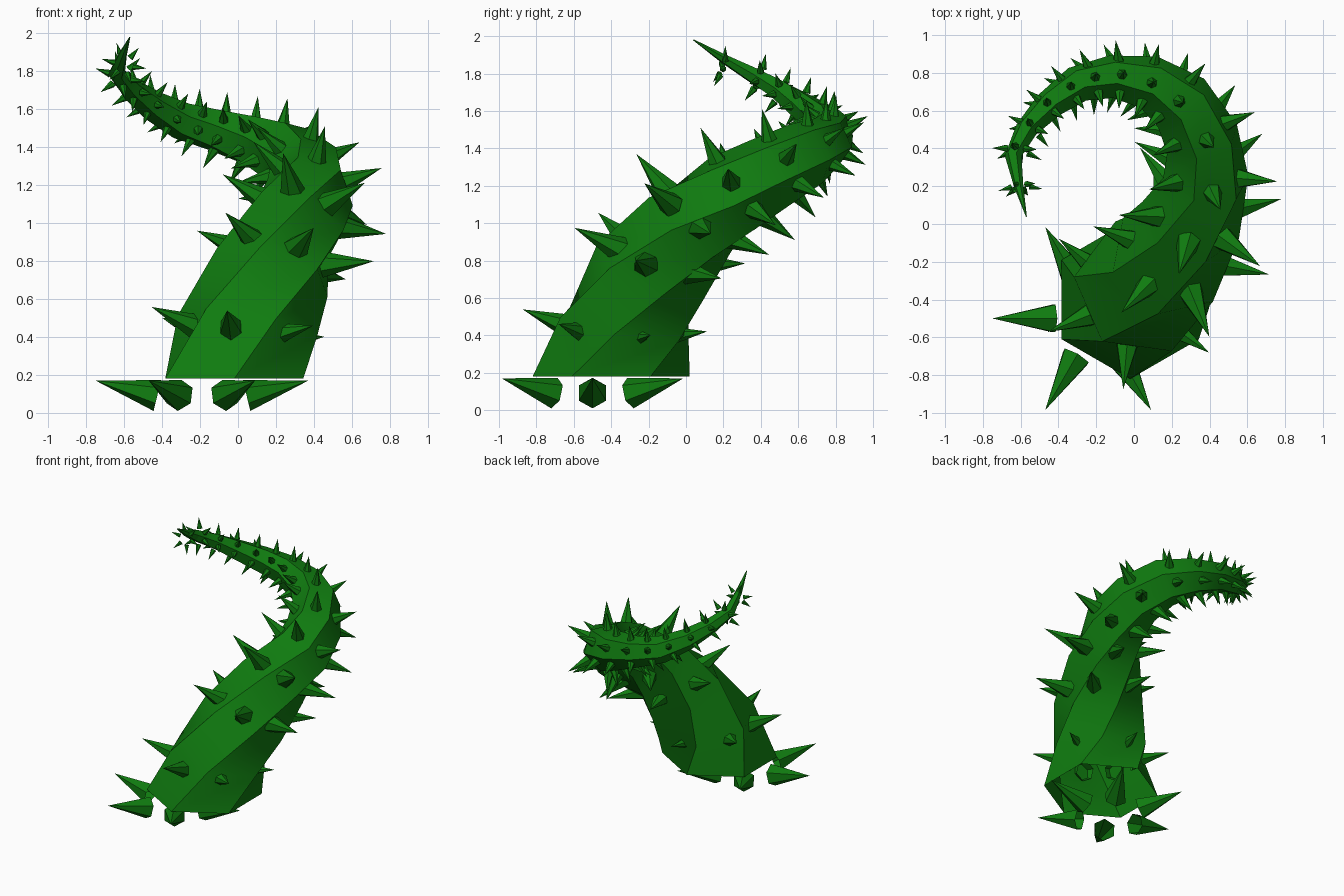
import bpy, bmesh, math
from mathutils import Vector, Matrix

cube = bpy.data.objects.get("Cube")
if cube:
    bpy.data.objects.remove(cube, do_unlink=True)

green = bpy.data.materials.new("vine_green")
green.use_nodes = True
COLOUR = (0.005, 0.2, 0.005, 1)
green.diffuse_color = COLOUR
green.node_tree.nodes["Principled BSDF"].inputs["Base Color"].default_value = COLOUR

# Vine stations: x, y, z, radius
VINE = [
    (-0.02, -0.40, 0.18, 0.42), (0.05, -0.33, 0.46, 0.375), (0.18, -0.19, 0.74, 0.325),
    (0.30, 0.02, 0.99, 0.275), (0.38, 0.25, 1.16, 0.235), (0.36, 0.45, 1.27, 0.205),
    (0.25, 0.64, 1.37, 0.18), (0.08, 0.75, 1.43, 0.145), (-0.12, 0.78, 1.49, 0.115),
    (-0.30, 0.74, 1.54, 0.10), (-0.45, 0.63, 1.62, 0.08), (-0.57, 0.50, 1.71, 0.06),
    (-0.64, 0.36, 1.79, 0.045), (-0.61, 0.20, 1.88, 0.025), (-0.57, 0.04, 1.98, 0.003),
]
# Thorn rings, through the thorn points: x, y, z, reach
THORNS = [
    (-0.19, -0.50, 0.17, 0.56), (0.00, -0.38, 0.48, 0.50), (0.25, -0.14, 0.88, 0.49),
    (0.35, 0.09, 1.10, 0.46), (0.38, 0.33, 1.21, 0.40), (0.32, 0.55, 1.32, 0.34),
    (0.17, 0.70, 1.40, 0.28), (0.03, 0.76, 1.44, 0.24), (-0.12, 0.78, 1.49, 0.21),
    (-0.25, 0.75, 1.53, 0.19), (-0.37, 0.69, 1.58, 0.17), (-0.48, 0.60, 1.65, 0.15),
    (-0.56, 0.49, 1.71, 0.14), (-0.62, 0.37, 1.78, 0.14), (-0.60, 0.18, 1.84, 0.12),
]
SIDES = 6


def make_frames(stations, lean, step):
    """Carry a frame along the path; it leans into the bend slowly near the base."""
    points = [Vector(s[:3]) for s in stations]
    last = len(points) - 1
    tangent, side = Vector((0, 0, 1)), Vector((1, 0, 0))
    frames = []
    for i, point in enumerate(points):
        if i:
            ahead = (points[min(i + 1, last)] - points[i - 1]).normalized()
            new = tangent.lerp(ahead, min(lean + step * i, 1)).normalized()
            side = tangent.rotation_difference(new) @ side
            tangent = new
        frames.append((point, tangent.copy(), side.copy()))
    return frames


def spokes(i, tangent, side, start):
    """Six unit vectors across a station, including its twist."""
    twist = start + 23 * min(i, 4) + 8 * max(i - 4, 0)
    angles = [math.radians(twist + 60 * k) for k in range(SIDES)]
    return [side * math.cos(a) + tangent.cross(side) * math.sin(a) for a in angles]


def finish(bm, name):
    bmesh.ops.recalc_face_normals(bm, faces=bm.faces)
    mesh = bpy.data.meshes.new(name)
    bm.to_mesh(mesh)
    bm.free()
    mesh.materials.append(green)
    obj = bpy.data.objects.new(name, mesh)
    bpy.context.collection.objects.link(obj)
    return obj


# Six-sided twisted, tapering vine, hollow at the bottom
bm = bmesh.new()
rings = []
for i, (point, tangent, side) in enumerate(make_frames(VINE, 0.4, 0.1)):
    rings.append([bm.verts.new(point + d * VINE[i][3])
                  for d in spokes(i, tangent, side, 30)])
for a, b in zip(rings, rings[1:]):
    for k in range(SIDES):
        n = (k + 1) % SIDES
        bm.faces.new((a[k], a[n], b[n], b[k]))
bm.faces.new(rings[-1])
vine = finish(bm, "vine")
bpy.ops.object.select_all(action='DESELECT')
vine.select_set(True)
bpy.context.view_layer.objects.active = vine
bpy.ops.object.shade_smooth_by_angle(angle=math.radians(30))


def add_thorn(bm, base, tip, radius):
    axis = tip - base
    turn = axis.to_track_quat('Z', 'Y').to_matrix().to_4x4()
    bmesh.ops.create_cone(bm, cap_ends=False, segments=SIDES, radius1=radius, radius2=0,
                          depth=axis.length,
                          matrix=Matrix.Translation((base + tip) / 2) @ turn)


# Hollow thorns in rings, leaning towards the vine's tip
bm = bmesh.new()
for i, (point, tangent, side) in enumerate(make_frames(THORNS, 0.15, 0.1)):
    reach = THORNS[i][3]
    for d in spokes(i, tangent, side, 0):
        base = point + (d * 0.42 - tangent * 0.14) * reach
        add_thorn(bm, base, point + d * reach, reach * 0.15)
finish(bm, "thorns")
